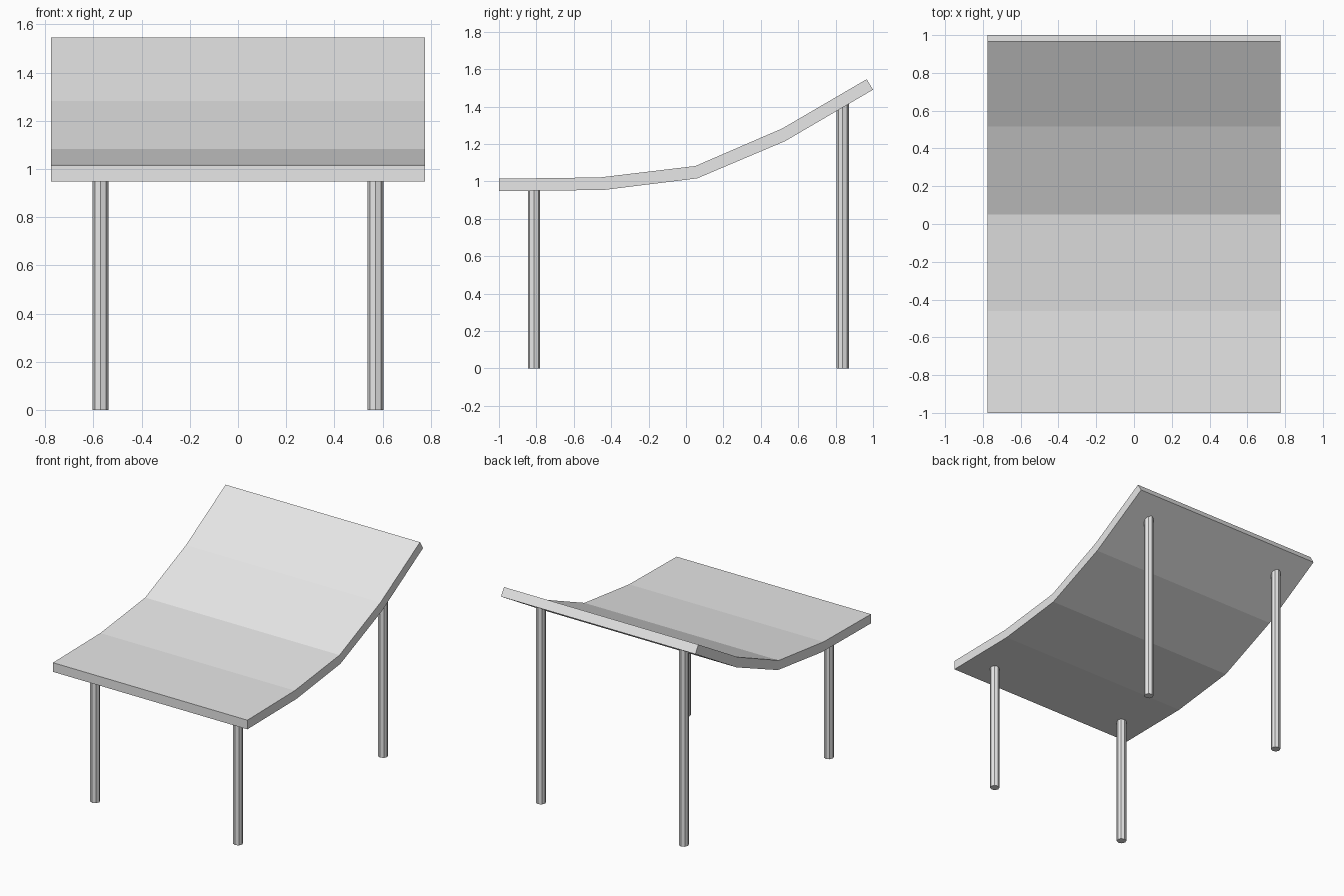
import bpy
import bmesh

cube = bpy.data.objects.get("Cube")
if cube:
    bpy.data.objects.remove(cube, do_unlink=True)

# One plain grey for the whole model
grey = bpy.data.materials.new("light_grey")
grey.use_nodes = True
colour = (0.8, 0.8, 0.8, 1)
grey.diffuse_color = colour
grey.node_tree.nodes["Principled BSDF"].inputs["Base Color"].default_value = colour


def add_object(name, bm):
    bmesh.ops.recalc_face_normals(bm, faces=bm.faces)
    mesh = bpy.data.meshes.new(name)
    bm.to_mesh(mesh)
    bm.free()
    mesh.materials.append(grey)
    obj = bpy.data.objects.new(name, mesh)
    bpy.context.collection.objects.link(obj)
    return obj


# Curved canopy: side profile as (y, z) along the top and the underside
HALF_WIDTH = 0.775
top = [(-1, 1.014), (-0.46, 1.021), (0.05, 1.082), (0.515, 1.283), (0.966, 1.546)]
under = [(-1, 0.948), (-0.44, 0.954), (0.06, 1.016), (0.53, 1.215), (1, 1.49)]

bm = bmesh.new()
rings = []
for (ty, tz), (uy, uz) in zip(top, under):
    corners = [(-HALF_WIDTH, ty, tz), (HALF_WIDTH, ty, tz),
               (HALF_WIDTH, uy, uz), (-HALF_WIDTH, uy, uz)]
    rings.append([bm.verts.new(c) for c in corners])
for a, b in zip(rings, rings[1:]):
    for i in range(4):
        j = (i + 1) % 4
        bm.faces.new((a[i], a[j], b[j], b[i]))
bm.faces.new(rings[0])
bm.faces.new(rings[-1])
add_object("curved_canopy", bm)


# Eight-sided posts, their tops sunk into the canopy
def add_post(name, x, y, height):
    bm = bmesh.new()
    bmesh.ops.create_cone(bm, cap_ends=True, segments=8, radius1=0.033,
                          radius2=0.033, depth=height)
    bmesh.ops.translate(bm, verts=bm.verts, vec=(x, y, height / 2))
    add_object(name, bm)


for side, x in (("left", 0.57), ("right", -0.57)):
    add_post(f"front_{side}_post", x, -0.813, 0.97)
    add_post(f"back_{side}_post", x, 0.838, 1.425)
